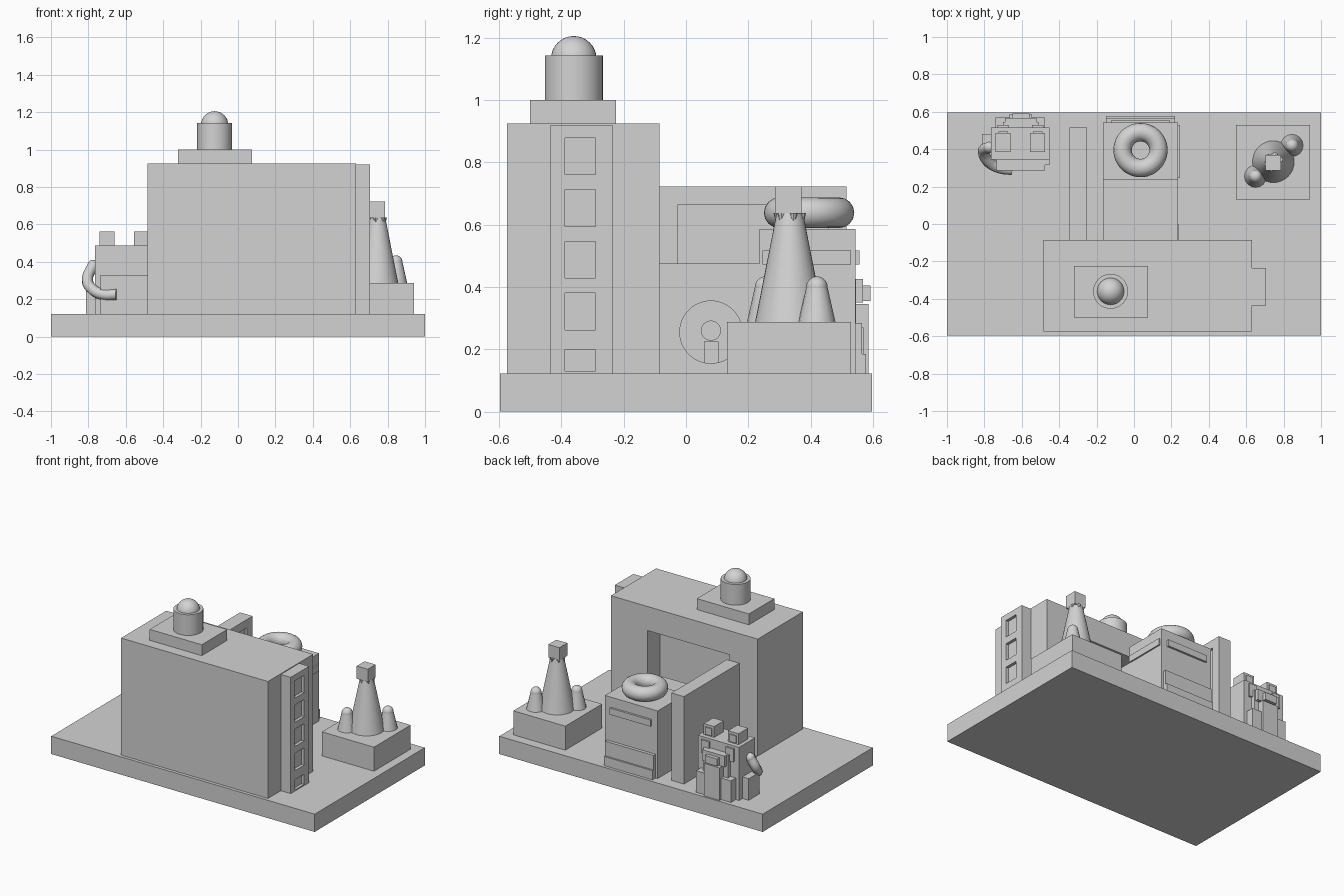
import bpy, math
from mathutils import Vector

cube = bpy.data.objects.get("Cube")
if cube:
    bpy.data.objects.remove(cube, do_unlink=True)

grey = bpy.data.materials.new("plain grey")
grey.use_nodes = True
grey.diffuse_color = (0.65, 0.65, 0.65, 1)
grey.node_tree.nodes["Principled BSDF"].inputs["Base Color"].default_value = (0.65, 0.65, 0.65, 1)


def finish(name, smooth=False):
    ob = bpy.context.object
    ob.name = name
    ob.data.materials.clear()
    ob.data.materials.append(grey)
    if smooth:
        bpy.ops.object.shade_smooth_by_angle(angle=math.radians(35))
    return ob


def box(name, x, y, z):
    """Box from three (low, high) ranges."""
    bpy.ops.mesh.primitive_cube_add(size=1, location=[(a + b) / 2 for a, b in (x, y, z)])
    ob = bpy.context.object
    ob.scale = [b - a for a, b in (x, y, z)]
    bpy.ops.object.transform_apply(location=False, rotation=False, scale=True)
    return finish(name)


def cone(name, loc, r1, r2, z0, z1, sides=32):
    bpy.ops.mesh.primitive_cone_add(vertices=sides, radius1=r1, radius2=r2, depth=z1 - z0,
                                    location=(loc[0], loc[1], (z0 + z1) / 2))
    return finish(name, True)


def disc_x(name, x, y, z, r):
    """Round plate whose axis runs along x."""
    bpy.ops.mesh.primitive_cylinder_add(vertices=48, radius=r, depth=x[1] - x[0],
                                        location=(sum(x) / 2, y, z), rotation=(0, math.pi / 2, 0))
    return finish(name, True)


def ball(name, loc, r, stretch=1):
    bpy.ops.mesh.primitive_uv_sphere_add(segments=32, ring_count=16, radius=r, location=loc)
    bpy.context.object.scale.z = stretch
    return finish(name, True)


def carve(target, cutter):
    """Subtract the cutter and discard it."""
    mod = target.modifiers.new("recess", "BOOLEAN")
    mod.operation = "DIFFERENCE"
    mod.solver = "EXACT"
    mod.object = cutter
    bpy.context.view_layer.objects.active = target
    bpy.ops.object.modifier_apply(modifier=mod.name)
    bpy.data.objects.remove(cutter, do_unlink=True)


# Ground slab
box("ground_slab", (-1, 1), (-.597, .597), (0, .122))

# Main building with a large recess in its rear wall
main = box("main_building", (-.485, .63), (-.575, -.085), (.12, .925))
carve(main, box("cutter", (-.27, .35), (-.22, 0), (.28, .76)))
box("roof_plinth", (-.32, .075), (-.5, -.225), (.92, 1.0))
cone("roof_drum", (-.125, -.36), .093, .093, 1.0, 1.142, 48)
ball("roof_dome", (-.125, -.36, 1.132), .073)

# Vertical sign with a column of sunken panels
sign = box("vertical_sign", (.625, .705), (-.435, -.235), (.12, .92))
for i in range(5):
    z = .262 + (i - 1) * .166
    carve(sign, box("cutter", (.685, .75), (-.388, -.29), (max(z, .13), z + .118 if i else .2)))

# Partition wall with a sunken panel on its inner face
wall = box("partition_wall", (-.345, -.25), (-.085, .515), (.12, .722))
carve(wall, box("cutter", (-.265, -.2), (-.025, .455), (.18, .665)))

# Low hall with a round-topped niche
hall = box("low_hall", (-.165, .235), (-.085, .24), (.12, .475))
carve(hall, disc_x("cutter", (.205, .3), .08, .255, .1))
disc_x("niche_disc", (.2, .23), .08, .26, .032)
box("niche_post", (.2, .23), (.058, .105), (.12, .225))
box("hall_skirting", (.234, .239), (-.085, 0), (.12, .185))

# Tall shop front with trim strips, counter and ring on the roof
box("shop_front", (-.165, .235), (.235, .543), (.12, .586))
box("rear_sign_strip", (-.12, .19), (.54, .557), (.472, .517))
box("side_sign_strip", (.23, .245), (.245, .53), (.472, .517))
box("counter_front", (-.15, .22), (.54, .565), (.18, .285))
box("counter_base", (-.15, .22), (.54, .577), (.12, .185))
bpy.ops.mesh.primitive_torus_add(major_radius=.096, minor_radius=.049, major_segments=48,
                                 minor_segments=16, location=(.035, .395, .638))
finish("roof_ring", True)

# Monument: plinth, tapered spire with a cube on top, and two rounded mounds
box("monument_plinth", (.545, .94), (.132, .53), (.12, .287))
cone("spire", (.745, .333), .112, .042, .285, .638)
box("spire_cube", (.702, .786), (.285, .37), (.635, .722))
for i in range(6):
    a = i * math.tau / 6 + .3
    cone("spire_drip", (.745 + .04 * math.cos(a), .333 + .04 * math.sin(a)), .002, .013, .59, .637, 8)
for side, loc in (("right", (.65, .255)), ("left", (.845, .42))):
    cone(side + "_mound", loc, .06, .034, .285, .4, 16)
    ball(side + "_mound_tip", (*loc, .4), .034)

# Blocky figure: body, stepped front and rear plates, raised eyes
box("figure_body", (-.765, -.452), (.345, .517), (.12, .487))
box("figure_front_step", (-.735, -.475), (.285, .35), (.12, .33))
box("figure_front_ledge", (-.735, -.452), (.315, .35), (.27, .33))
box("figure_rear_panel", (-.7, -.51), (.51, .545), (.12, .425))
box("figure_snout", (-.69, -.52), (.54, .567), (.35, .425))
box("figure_nose", (-.65, -.56), (.56, .592), (.355, .405))
box("figure_apron", (-.665, -.545), (.54, .585), (.12, .345))
for side, x in (("right", -.7), ("left", -.515)):
    box(side + "_eye", (x - .04, x + .04), (.385, .487), (.48, .562))
    box(side + "_pupil", (x - .025, x + .025), (.48, .495), (.495, .545))
    box(side + "_cheek", (x - .03, x + .03), (.51, .53), (.38, .47))
    box(side + "_foot", (x - .04, x + .04), (.51, .57), (.12, .27))
box("figure_hip", (-.812, -.76), (.36, .48), (.12, .27))

# Curved arm
curve = bpy.data.curves.new("arm_curve", "CURVE")
curve.dimensions = "3D"
curve.bevel_depth = .03
curve.bevel_resolution = 3
curve.use_fill_caps = True
path = [(-.775, .41, .38), (-.805, .39, .31), (-.775, .33, .25), (-.72, .3, .225), (-.65, .29, .225)]
spline = curve.splines.new("BEZIER")
spline.bezier_points.add(len(path) - 1)
for p, co in zip(spline.bezier_points, path):
    p.co = Vector(co)
    p.handle_left_type = p.handle_right_type = "AUTO"
curve.materials.append(grey)
arm = bpy.data.objects.new("figure_arm", curve)
bpy.context.collection.objects.link(arm)
ball("figure_shoulder", path[0], .03)
